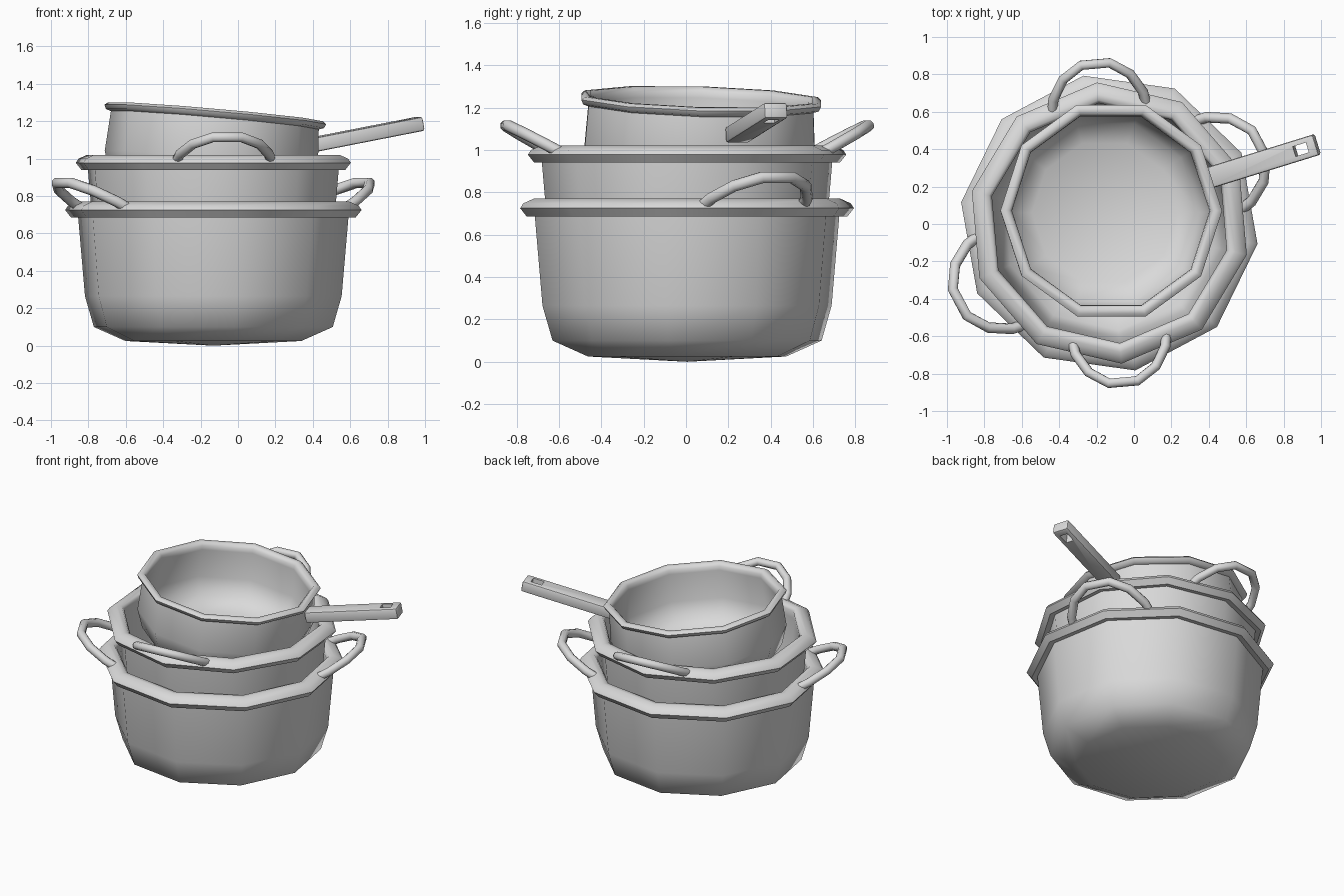
import bpy, bmesh
from math import radians, sin, cos, tau
from mathutils import Vector, Matrix

if "Cube" in bpy.data.objects:
    bpy.data.objects.remove(bpy.data.objects["Cube"])

SIDES = 10
GREY = (0.7, 0.7, 0.7, 1)
metal = bpy.data.materials.new("grey metal")
metal.use_nodes = True
metal.diffuse_color = GREY
metal.node_tree.nodes["Principled BSDF"].inputs["Base Color"].default_value = GREY


def finish(obj, angle):
    """Give the part its material and smooth shading with sharp creases."""
    obj.data.materials.clear()
    obj.data.materials.append(metal)
    bpy.ops.object.select_all(action='DESELECT')
    obj.select_set(True)
    bpy.context.view_layer.objects.active = obj
    bpy.ops.object.shade_smooth_by_angle(angle=radians(angle))


def add_mesh(name, bm):
    bmesh.ops.recalc_face_normals(bm, faces=bm.faces)
    mesh = bpy.data.meshes.new(name)
    bm.to_mesh(mesh)
    bm.free()
    obj = bpy.data.objects.new(name, mesh)
    bpy.context.collection.objects.link(obj)
    return obj


def lathe(name, profile, matrix):
    """Turn a radius/height profile, starting and ending on the axis."""
    bm = bmesh.new()
    rings = []
    for r, z in profile:
        count = SIDES if r > 0 else 1
        rings.append([bm.verts.new((r * cos(tau * i / SIDES), r * sin(tau * i / SIDES), z))
                      for i in range(count)])
    for a, b in zip(rings, rings[1:]):
        for i in range(SIDES):
            j = (i + 1) % SIDES
            corners = [a[i % len(a)], a[j % len(a)], b[j % len(b)], b[i % len(b)]]
            bm.faces.new(list(dict.fromkeys(corners)))
    bm.transform(matrix)
    finish(add_mesh(name, bm), 60)


def loop_handle(name, matrix, scale):
    """Bent tube rising outward from the rim."""
    half = [(0.265, 0), (0.255, 0.25), (0.19, 0.7), (0.08, 1)]
    path = half + [(-u, t) for u, t in reversed(half)]
    curve = bpy.data.curves.new(name, 'CURVE')
    curve.dimensions = '3D'
    curve.bevel_depth = 0.029 * scale
    curve.bevel_resolution = 2
    curve.use_fill_caps = True
    spline = curve.splines.new('POLY')
    spline.points.add(len(path) - 1)
    for point, (u, t) in zip(spline.points, path):
        point.co = (*(matrix @ Vector((0.665 + 0.24 * t, u, 0.74 + 0.13 * t))), 1)
    obj = bpy.data.objects.new(name, curve)
    bpy.context.collection.objects.link(obj)
    bpy.ops.object.select_all(action='DESELECT')
    obj.select_set(True)
    bpy.context.view_layer.objects.active = obj
    bpy.ops.object.convert(target='MESH')
    finish(bpy.context.object, 60)


# Two stock pots of the same shape, one nested in the other
POT = [(0, 0), (0.475, 0.025), (0.645, 0.1), (0.693, 0.265), (0.73, 0.69),
       (0.768, 0.685), (0.8, 0.725), (0.785, 0.748), (0.735, 0.77), (0.7, 0.768),
       (0.683, 0.745), (0.69, 0.69), (0.655, 0.27), (0.61, 0.13), (0.45, 0.06), (0, 0.045)]
for name, scale, height, turn in (("large_pot", 1, 0, 28), ("medium_pot", 0.943, 0.294, 95)):
    matrix = (Matrix.Translation((-0.132, 0.005, height))
              @ Matrix.Rotation(radians(turn), 4, 'Z') @ Matrix.Scale(scale, 4))
    lathe(name, POT, matrix)
    for side, spin in (("a", 0), ("b", 180)):
        loop_handle(f"{name}_handle_{side}", matrix @ Matrix.Rotation(radians(spin), 4, 'Z'), scale)

# Saucepan leaning towards its handle
PAN = [(0, -0.46), (0.42, -0.45), (0.53, -0.39), (0.572, -0.26), (0.558, -0.045),
       (0.585, -0.036), (0.595, -0.014), (0.578, 0), (0.55, 0), (0.533, -0.022),
       (0.53, -0.05), (0.545, -0.25), (0.5, -0.36), (0.39, -0.42), (0, -0.43)]
lean_axis = Vector((-sin(radians(18.5)), cos(radians(18.5)), 0))
lathe("saucepan", PAN,
      Matrix.Translation((-0.12, 0.072, 1.25)) @ Matrix.Rotation(radians(5.3), 4, lean_axis))


def box(name, size, centre, matrix):
    bm = bmesh.new()
    bmesh.ops.create_cube(bm, size=1)
    bm.transform(matrix @ Matrix.Translation(centre) @ Matrix.Diagonal((*size, 1)))
    return add_mesh(name, bm)


# Flat saucepan handle with a hanging hole near its end
start, end = Vector((0.38, 0.24, 1.07)), Vector((0.978, 0.425, 1.187))
length = (end - start).length
frame = Matrix.Translation(start) @ (end - start).to_track_quat('X', 'Z').to_matrix().to_4x4()
handle = box("saucepan_handle", (length, 0.115, 0.076), (length / 2, 0, 0), frame)
cutter = box("hole_cutter", (0.075, 0.055, 0.3), (length - 0.085, 0, 0), frame)
cutter.hide_render = True
bevel = handle.modifiers.new("rounded edges", 'BEVEL')
bevel.width = 0.012
bevel.segments = 2
hole = handle.modifiers.new("hanging hole", 'BOOLEAN')
hole.object = cutter
hole.solver = 'EXACT'
bpy.context.view_layer.update()
bpy.context.view_layer.objects.active = handle
for modifier in ("rounded edges", "hanging hole"):
    bpy.ops.object.modifier_apply(modifier=modifier)
bpy.data.objects.remove(cutter)
finish(handle, 40)
